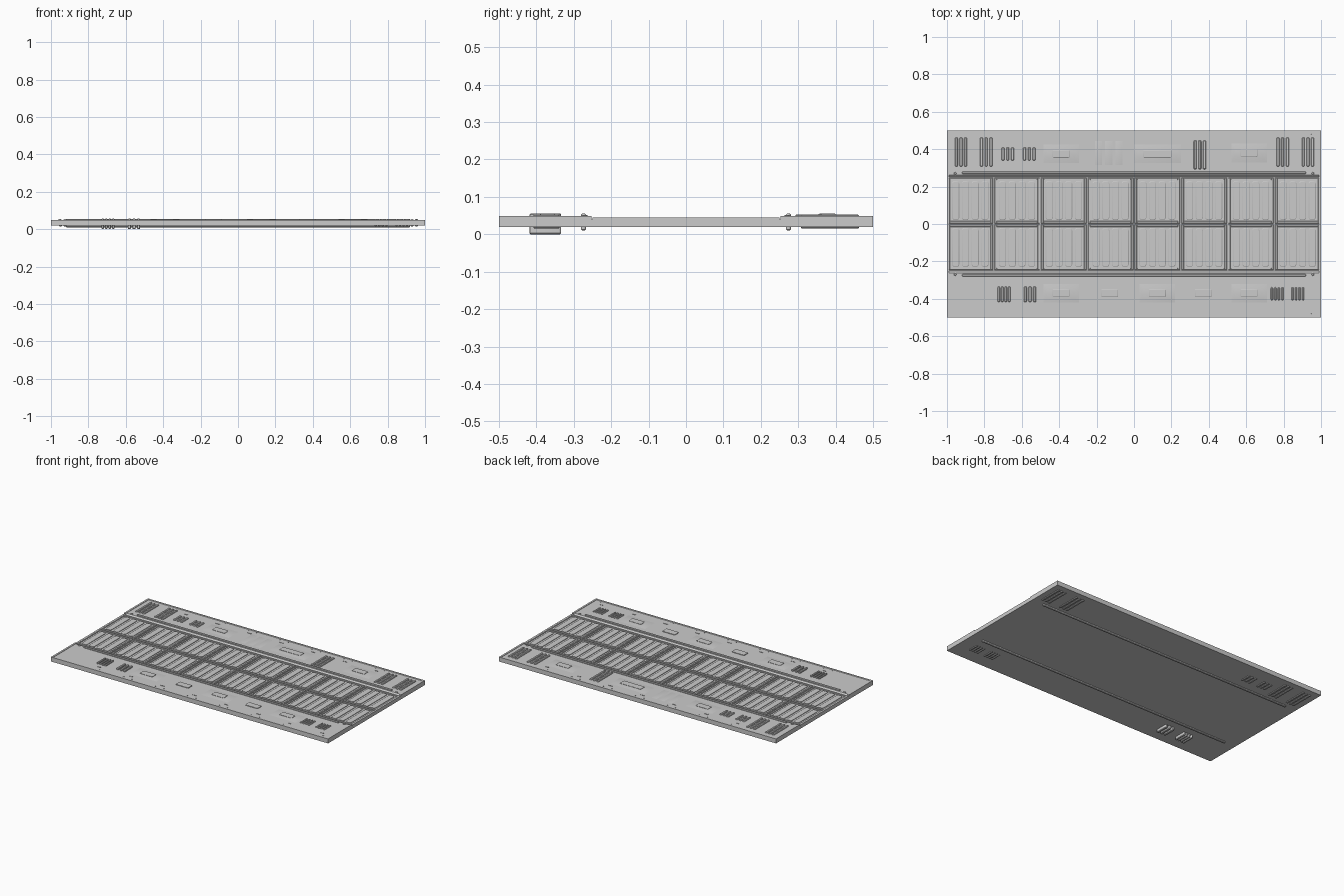
import bpy, bmesh, math

if "Cube" in bpy.data.objects:
    bpy.data.objects.remove(bpy.data.objects["Cube"])

def ring(bm, cx, cy, w, d, z, r, seg):
    # rounded rectangle outline at height z
    vs = []
    for i, (sx, sy) in enumerate([(1, 1), (-1, 1), (-1, -1), (1, -1)]):
        for k in range(seg + 1):
            a = math.pi / 2 * (i + (k / seg if seg else 0.5))
            ox, oy = (math.cos(a), math.sin(a)) if seg else (sx, sy)
            vs.append(bm.verts.new((cx + sx * (w / 2 - r) + r * ox,
                                    cy + sy * (d / 2 - r) + r * oy, z)))
    return vs

def block(bm, cx, cy, w, d, levels, r=0.0, seg=0):
    # stacked outlines; levels are (z, inset)
    rings = [ring(bm, cx, cy, w - 2 * i, d - 2 * i, z, max(r - i, 0.0005) if seg else 0, seg)
             for z, i in levels]
    bm.faces.new(rings[0][::-1])
    bm.faces.new(rings[-1])
    for a, b in zip(rings, rings[1:]):
        n = len(a)
        for k in range(n):
            bm.faces.new((a[k], a[(k + 1) % n], b[(k + 1) % n], b[k]))

def finish(bm, name, angle=30):
    bmesh.ops.recalc_face_normals(bm, faces=bm.faces)
    me = bpy.data.meshes.new(name)
    bm.to_mesh(me)
    bm.free()
    ob = bpy.data.objects.new(name, me)
    bpy.context.collection.objects.link(ob)
    bpy.context.view_layer.objects.active = ob
    bpy.ops.object.select_all(action='DESELECT')
    ob.select_set(True)
    bpy.ops.object.shade_smooth_by_angle(angle=math.radians(angle))
    return ob

# base slab: lower middle floor, raised side strips
bm = bmesh.new()
half = [(0.5, 0.02), (0.5, 0.049), (0.49, 0.049), (0.488, 0.047),
        (0.262, 0.047), (0.252, 0.039)]
prof = half + [(-y, z) for y, z in reversed(half)]
ends = [[bm.verts.new((x, y, z)) for y, z in prof] for x in (-1, 1)]
bm.faces.new(ends[0])
bm.faces.new(ends[1][::-1])
for k in range(len(prof)):
    j = (k + 1) % len(prof)
    bm.faces.new((ends[0][k], ends[0][j], ends[1][j], ends[1][k]))
finish(bm, "base_slab", 10)

# raised rims closing the strips and the middle at both ends
bm = bmesh.new()
for x in (-0.994, 0.994):
    block(bm, x, 0, 0.012, 0.5, [(0.03, 0), (0.0445, 0)])
    for y in (-0.376, 0.376):
        block(bm, x, y, 0.012, 0.248, [(0.03, 0), (0.0495, 0)])
finish(bm, "end_rims")

# deck panels: frame of bars around each bay with four raised slats
frame, slats = bmesh.new(), bmesh.new()
lv = [(0.03, 0), (0.0425, 0), (0.044, 0.0015)]
for c in range(8):
    px = -0.875 + c * 0.25
    for py in (-0.125, 0.125):
        for s in (-1, 1):
            block(frame, px + s * 0.115, py, 0.012, 0.242, lv)
            block(frame, px, py + s * 0.115, 0.218, 0.012, lv)
        for k in range(4):
            block(slats, px + (k - 1.5) * 0.052, py, 0.038, 0.206,
                  [(0.03, 0), (0.042, 0), (0.044, 0.003)], 0.012, 3)
finish(frame, "panel_frames")
finish(slats, "panel_slats")

# long rails passing through the slab, with studs at their ends
bm = bmesh.new()
for s in (-1, 1):
    block(bm, 0, s * 0.274, 1.84, 0.013,
          [(0.010, 0.003), (0.013, 0), (0.052, 0), (0.055, 0.003)], 0.006, 3)
    for x in (-0.956, 0.956):
        block(bm, x, s * 0.27, 0.014, 0.014, [(0.04, 0), (0.05, 0), (0.052, 0.002)], 0.007, 3)
finish(bm, "long_rails")

# vent groups: centre x, centre y, length, count, bottom z, top z
vents = [(-0.925, 0.385, 0.155, 3, 0.015, 0.053), (-0.79, 0.385, 0.155, 3, 0.015, 0.053),
         (0.795, 0.385, 0.155, 3, 0.015, 0.053), (0.93, 0.385, 0.155, 3, 0.015, 0.053),
         (-0.675, 0.375, 0.07, 3, 0.015, 0.053), (-0.56, 0.375, 0.07, 3, 0.015, 0.053),
         (0.352, 0.37, 0.155, 3, 0.03, 0.053),
         (-0.695, -0.376, 0.084, 4, 0.0, 0.056), (-0.556, -0.376, 0.084, 3, 0.0, 0.056),
         (0.765, -0.373, 0.07, 4, 0.015, 0.053), (0.876, -0.373, 0.07, 4, 0.015, 0.053)]
bm = bmesh.new()
for x, y, length, n, z0, z1 in vents:
    pitch = 0.075 / n
    for k in range(n):
        block(bm, x + (k - (n - 1) / 2) * pitch, y, pitch * 0.62, length,
              [(z0, 0.003), (z0 + 0.003, 0), (z1 - 0.003, 0), (z1, 0.003)], 0.006, 3)
finish(bm, "vent_bars")

# low sloped pads and the small hatches on and between them
pads, hatches = bmesh.new(), bmesh.new()
for x, y, w in [(-0.39, 0.375, 0.09), (0.125, 0.375, 0.15), (0.615, 0.38, 0.09),
                (-0.39, -0.37, 0.09), (0.125, -0.37, 0.09), (0.615, -0.37, 0.09)]:
    block(pads, x, y, w + 0.10, 0.10, [(0.04, 0), (0.047, 0), (0.051, 0.022)])
    block(hatches, x, y, w, 0.042, [(0.045, 0), (0.053, 0), (0.055, 0.003)], 0.005, 2)
for x in (-0.13, 0.37):
    block(hatches, x, -0.37, 0.09, 0.042, [(0.04, 0), (0.051, 0), (0.053, 0.003)], 0.005, 2)
for k in range(3):
    block(pads, -0.19 + k * 0.055, 0.38, 0.038, 0.13, [(0.04, 0), (0.047, 0), (0.0485, 0.008)])
finish(pads, "sloped_pads")
finish(hatches, "hatches")

# small clips and rivets along the outer edges
bm = bmesh.new()
for s in (-1, 1):
    for k in range(8):
        x = -0.69 + k * 0.23
        block(bm, x, s * 0.448, 0.026, 0.005, [(0.04, 0), (0.049, 0)])
        for dx in (-0.03, 0.03):
            block(bm, x + dx, s * 0.478, 0.008, 0.008, [(0.04, 0), (0.049, 0.001)], 0.004, 2)
finish(bm, "edge_clips")
